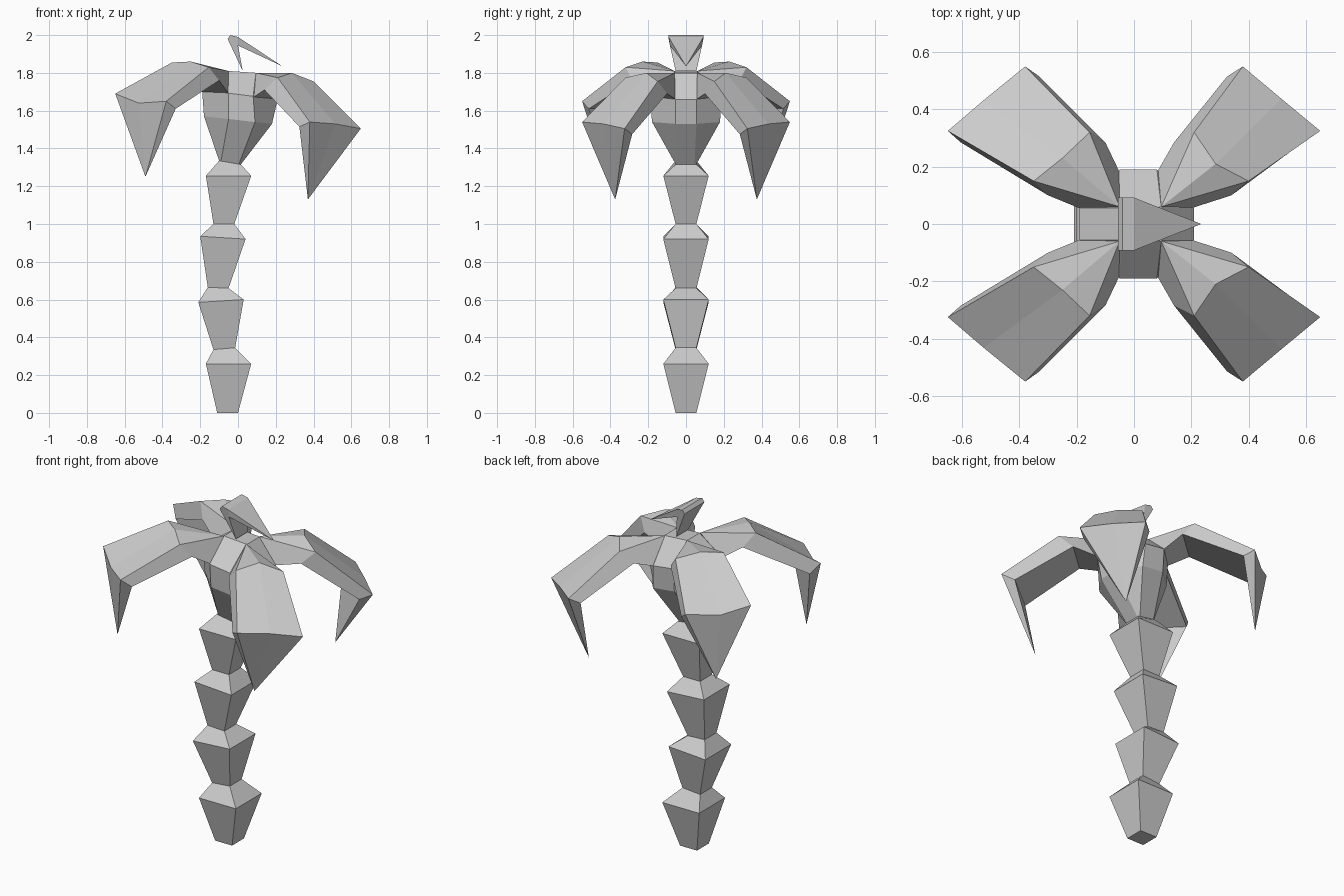
import bpy, bmesh


def build(name, rings=(), faces=(), points=(), mirror=False, angle=None):
    """Skin a stack of rings, and/or join listed faces of points."""
    bm = bmesh.new()
    loops = [[bm.verts.new(p) for p in ring] for ring in rings]
    for a, b in zip(loops, loops[1:]):
        for i in range(len(a)):
            j = (i + 1) % len(a)
            bm.faces.new((a[i], a[j], b[j], b[i]))
    if loops:
        bm.faces.new(loops[0])
        bm.faces.new(loops[-1])
    vs = [bm.verts.new(p) for p in points]
    for f in faces:
        bm.faces.new([vs[i] for i in f])
    bmesh.ops.remove_doubles(bm, verts=bm.verts, dist=0.0005)
    if mirror:
        geom = bmesh.ops.duplicate(bm, geom=bm.verts[:] + bm.edges[:] + bm.faces[:])["geom"]
        for v in geom:
            if isinstance(v, bmesh.types.BMVert):
                v.co.y *= -1
    bmesh.ops.recalc_face_normals(bm, faces=bm.faces)
    mesh = bpy.data.meshes.new(name)
    bm.to_mesh(mesh)
    bm.free()
    obj = bpy.data.objects.new(name, mesh)
    bpy.context.collection.objects.link(obj)
    return obj


# Trunk: stacked flaring square segments (left x, left z, right x, right z, half depth)
trunk = [(-.11, 0, 0, 0, .055), (-.17, .26, .07, .26, .12),
         (-.13, .335, -.015, .345, .055), (-.21, .585, .03, .60, .12),
         (-.16, .665, -.05, .66, .055), (-.20, .935, .04, .92, .12),
         (-.13, 1.0, -.02, 1.0, .055), (-.17, 1.255, .07, 1.255, .12),
         (-.10, 1.335, .015, 1.315, .055)]
build("trunk", [[(l, -d, zl), (r, -d, zr), (r, d, zr), (l, d, zl)]
                for l, zl, r, zr, d in trunk])


# Crown: chamfered bulb closing to a small square top
def octagon(l, zl, r, zr, il, ir, d, di):
    z = lambda x: zl + (zr - zl) * (x - l) / (r - l)
    xy = [(il, -d), (ir, -d), (r, -di), (r, di), (ir, d), (il, d), (l, di), (l, -di)]
    return [(x, y, z(x)) for x, y in xy]


build("crown", [octagon(-.10, 1.335, .015, 1.315, -.09, .005, .055, .045),
                octagon(-.18, 1.57, .18, 1.53, -.05, .09, .18, .055),
                octagon(-.19, 1.71, .21, 1.66, -.05, .08, .19, .055),
                octagon(-.05, 1.81, .10, 1.80, -.045, .095, .06, .055)])

# Fronds: root, knee and shoulder sections, then a hanging point
frond_faces = [(0, 3, 4), (0, 4, 5),                      # root top
               (0, 3, 6, 1), (0, 5, 7, 2), (1, 2, 7, 6),  # root sides and underside
               (0, 1, 2),
               (3, 4, 9, 8), (4, 5, 10, 9),               # blade top
               (3, 6, 11, 8), (5, 7, 12, 10), (6, 7, 12, 11),
               (8, 9, 13), (9, 10, 13), (10, 12, 13), (8, 11, 13), (11, 12, 13)]
right = [(.095, .06, 1.80), (.20, .055, 1.66), (.08, .18, 1.67),
         (.40, .15, 1.755), (.285, .21, 1.80), (.21, .32, 1.775),
         (.34, .10, 1.69), (.14, .285, 1.71),
         (.65, .325, 1.505), (.515, .437, 1.53), (.38, .55, 1.54),
         (.59, .285, 1.475), (.325, .515, 1.515), (.37, .375, 1.13)]
left = [(-.05, .06, 1.81), (-.19, .055, 1.70), (-.05, .18, 1.69),
        (-.35, .15, 1.855), (-.25, .23, 1.86), (-.155, .32, 1.83),
        (-.30, .10, 1.775), (-.10, .285, 1.76),
        (-.65, .325, 1.69), (-.525, .432, 1.64), (-.38, .55, 1.65),
        (-.605, .285, 1.63), (-.33, .515, 1.61), (-.49, .42, 1.25)]
build("right_fronds", points=right, faces=frond_faces, mirror=True)
build("left_fronds", points=left, faces=frond_faces, mirror=True)

# Top shoot: small folded leaf
shoot = [(.025, -.055, 1.81), (.025, .055, 1.81),
         (-.055, -.092, 1.98), (-.055, .092, 1.98),
         (-.04, -.092, 2.0), (-.04, .092, 2.0),
         (.0, -.092, 1.99), (.0, .092, 1.99),
         (.0, -.085, 1.945), (.0, .085, 1.945), (.235, 0, 1.835)]
build("top_shoot", points=shoot,
      faces=[(0, 1, 3, 2), (2, 3, 5, 4), (4, 5, 7, 6), (6, 7, 10), (6, 8, 10),
             (7, 9, 10), (8, 9, 10), (0, 1, 9, 8), (0, 2, 4, 6, 8), (1, 3, 5, 7, 9)])
